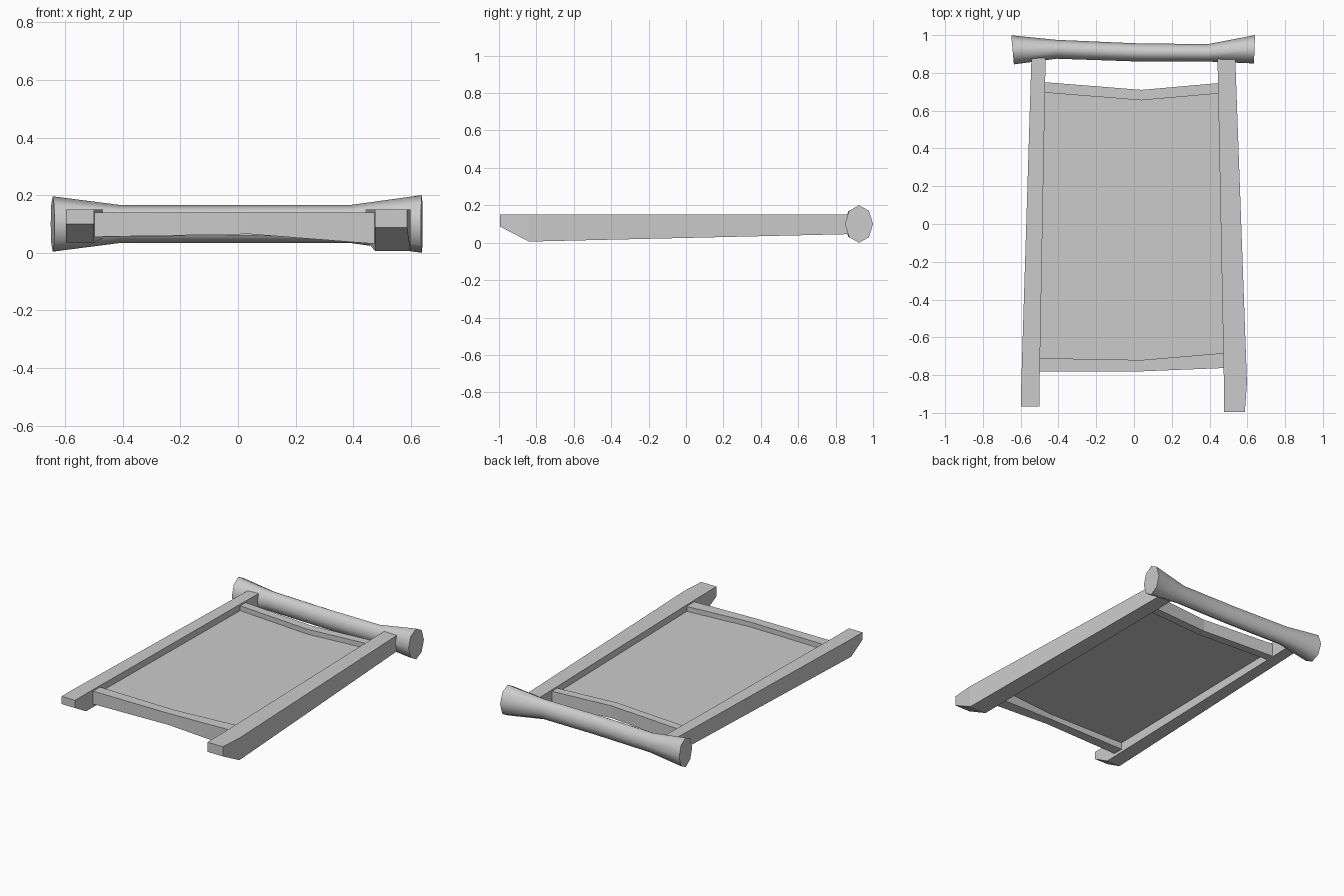
import bpy, bmesh, math
from mathutils import Vector

cube = bpy.data.objects.get("Cube")
if cube:
    bpy.data.objects.remove(cube, do_unlink=True)

grey = bpy.data.materials.new("plain grey")
grey.use_nodes = True
colour = (0.6, 0.6, 0.6, 1)
grey.diffuse_color = colour
grey.node_tree.nodes["Principled BSDF"].inputs["Base Color"].default_value = colour


def loft(name, rings):
    """Skin a row of equal-length rings and cap both ends."""
    bm = bmesh.new()
    rows = [[bm.verts.new(Vector(p)) for p in ring] for ring in rings]
    n = len(rows[0])
    for a, b in zip(rows, rows[1:]):
        for i in range(n):
            j = (i + 1) % n
            bm.faces.new((a[i], a[j], b[j], b[i]))
    bm.faces.new(rows[0])
    bm.faces.new(rows[-1])
    bmesh.ops.recalc_face_normals(bm, faces=bm.faces)
    mesh = bpy.data.meshes.new(name)
    bm.to_mesh(mesh)
    bm.free()
    mesh.materials.append(grey)
    obj = bpy.data.objects.new(name, mesh)
    bpy.context.collection.objects.link(obj)
    return obj


def rail(name, sections):
    # each section: y, outer x, inner x, bottom z
    top = 0.15
    loft(name, [[(xo, y, z), (xi, y, z), (xi, y, top), (xo, y, top)]
                for y, xo, xi, z in sections])


def crossbar(name, sections):
    # each section: x, front y, back y, bottom z
    top = 0.14
    loft(name, [[(x, y0, z), (x, y1, z), (x, y1, top), (x, y0, top)]
                for x, y0, y1, z in sections])


# Side rails with undercut noses
rail("right_rail", [(-0.965, -0.597, -0.5, 0.1),
                    (-0.85, -0.597, -0.5, 0.035),
                    (0.88, -0.543, -0.468, 0.05)])
rail("left_rail", [(-0.995, 0.587, 0.476, 0.087),
                   (-0.84, 0.598, 0.476, 0.006),
                   (0.88, 0.536, 0.442, 0.046)])

# Slightly bent bars between the rails
crossbar("front_bar", [(-0.51, -0.78, -0.71, 0.055),
                       (0.04, -0.78, -0.72, 0.065),
                       (0.49, -0.762, -0.682, 0.03)])
crossbar("back_bar", [(-0.49, 0.697, 0.752, 0.055),
                      (0.04, 0.655, 0.71, 0.06),
                      (0.46, 0.692, 0.747, 0.05)])

# Thin sunken panel
loft("panel", [[(-0.51, -0.74, z), (0.49, -0.74, z),
                (0.455, 0.71, z), (0.04, 0.68, z), (-0.48, 0.71, z)]
               for z in (0.1, 0.108)])

# Eight-sided flared roller: x, centre y, y radius, z radius, end slant
stations = [(-0.643, 0.922, 0.077, 0.096, -0.007),
            (-0.41, 0.925, 0.05, 0.066, 0),
            (0.0, 0.909, 0.048, 0.066, 0),
            (0.39, 0.906, 0.046, 0.066, 0),
            (0.638, 0.925, 0.075, 0.1, 0.003)]
rings = []
for x, cy, ry, rz, slant in stations:
    ring = []
    for i in range(8):
        a = i * math.tau / 8
        ring.append((x + slant * math.sin(a), cy + ry * math.sin(a),
                     0.1 + rz * math.cos(a)))
    rings.append(ring)
roller = loft("end_roller", rings)
bpy.ops.object.select_all(action="DESELECT")
roller.select_set(True)
bpy.context.view_layer.objects.active = roller
bpy.ops.object.shade_smooth_by_angle(angle=math.radians(60))
